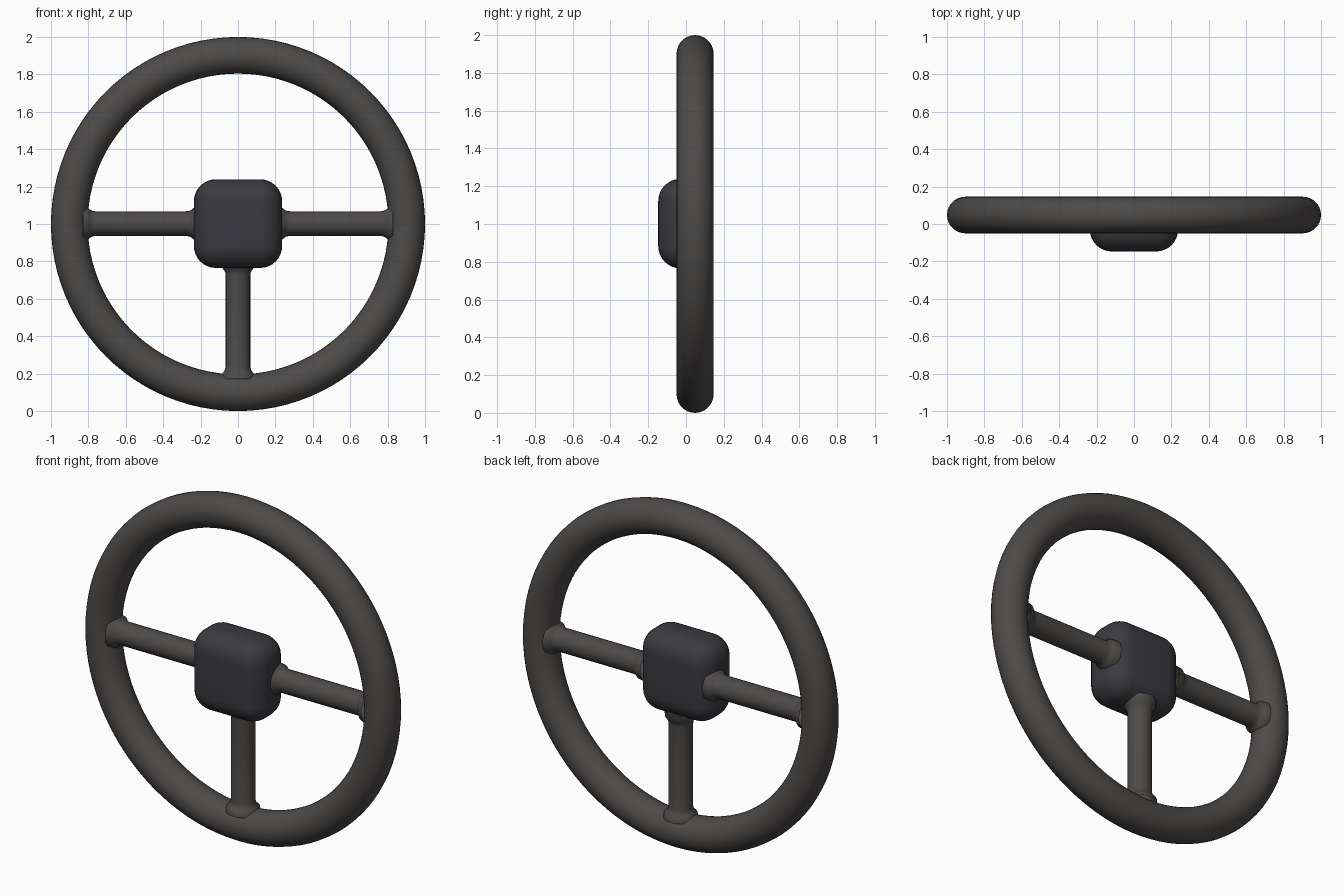
import bpy, bmesh
from math import cos, sin, pi
from mathutils import Matrix, Vector

if "Cube" in bpy.data.objects:
    bpy.data.objects.remove(bpy.data.objects["Cube"])

CY, CZ = 0.048, 1.0   # wheel centre


def material(name, colour):
    m = bpy.data.materials.new(name)
    m.diffuse_color = (*colour, 1)
    m.use_nodes = True
    m.node_tree.nodes["Principled BSDF"].inputs["Base Color"].default_value = m.diffuse_color
    return m


worn_grey = material("worn_grey", (0.075, 0.07, 0.067))
hub_grey = material("hub_grey", (0.042, 0.042, 0.05))


def finish(obj, name, mat):
    obj.name = name
    obj.data.materials.append(mat)
    for p in obj.data.polygons:
        p.use_smooth = True


# rim
bpy.ops.mesh.primitive_torus_add(major_radius=0.902, minor_radius=0.098,
                                 major_segments=96, minor_segments=28,
                                 location=(0, CY, CZ), rotation=(pi / 2, 0, 0))
finish(bpy.context.object, "rim", worn_grey)

# hub: heavily rounded box
bpy.ops.mesh.primitive_cube_add(size=1, location=(0, -0.003, CZ + 0.002))
hub = bpy.context.object
hub.scale = (0.472, 0.288, 0.474)
bpy.ops.object.transform_apply(location=False, rotation=False, scale=True)
bevel = hub.modifiers.new("rounding", 'BEVEL')
bevel.width = 0.118
bevel.segments = 8
finish(hub, "hub", hub_grey)


# spokes: turned rods with a small flare at each end
def spoke(name, angle):
    profile = [(0.20, 0.088), (0.238, 0.084), (0.25, 0.074), (0.262, 0.068),
               (0.28, 0.066), (0.765, 0.066), (0.78, 0.069), (0.793, 0.077),
               (0.806, 0.09), (0.83, 0.093)]
    n = 24
    bm = bmesh.new()
    rings = [[bm.verts.new((d, r * cos(2 * pi * i / n), r * sin(2 * pi * i / n)))
              for i in range(n)] for d, r in profile]
    for a, b in zip(rings, rings[1:]):
        for i in range(n):
            j = (i + 1) % n
            bm.faces.new((a[i], a[j], b[j], b[i]))
    bmesh.ops.recalc_face_normals(bm, faces=bm.faces)
    bm.transform(Matrix.Rotation(angle, 4, 'Y'))
    mesh = bpy.data.meshes.new(name)
    bm.to_mesh(mesh)
    bm.free()
    obj = bpy.data.objects.new(name, mesh)
    obj.location = Vector((0, CY, CZ + 0.002))
    bpy.context.collection.objects.link(obj)
    finish(obj, name, worn_grey)


for name, angle in (("right_spoke", 0), ("lower_spoke", pi / 2), ("left_spoke", pi)):
    spoke(name, angle)
